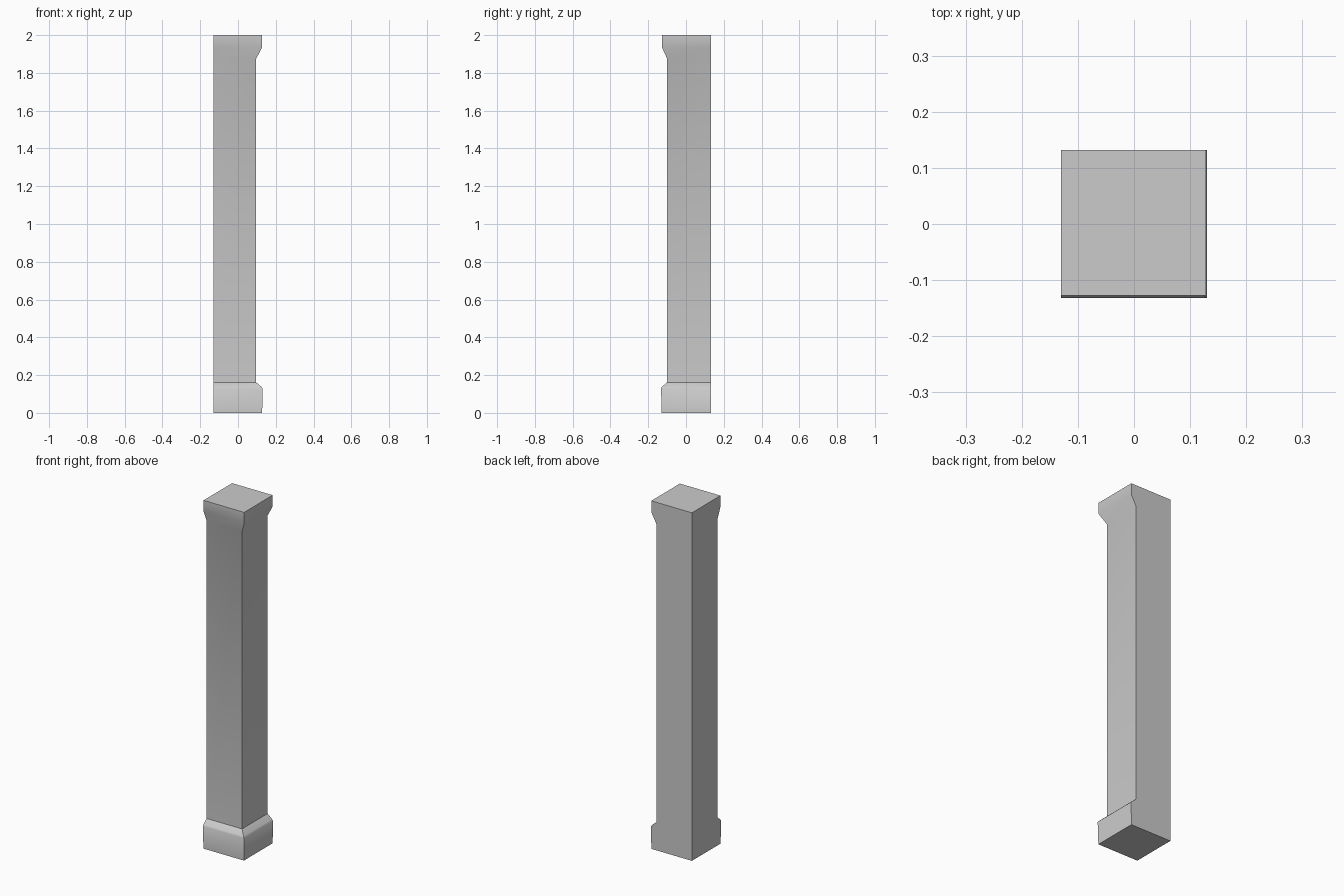
import bpy, bmesh, math

if "Cube" in bpy.data.objects:
    bpy.data.objects.remove(bpy.data.objects["Cube"])

LEFT, BACK = -0.13, 0.132  # flat sides of the corner pilaster


def loft(name, profile, cap_bottom=False, cap_top=False, angle=50):
    """Stack rectangles; profile rows are (z, right x, front y)."""
    bm = bmesh.new()
    rings = []
    for z, xr, yf in profile:
        corners = [(LEFT, yf), (xr, yf), (xr, BACK), (LEFT, BACK)]
        rings.append([bm.verts.new((x, y, z)) for x, y in corners])
    for a, b in zip(rings, rings[1:]):
        for i in range(4):
            j = (i + 1) % 4
            bm.faces.new((a[i], a[j], b[j], b[i]))
    if cap_bottom:
        bm.faces.new(rings[0][::-1])
    if cap_top:
        bm.faces.new(rings[-1])
    mesh = bpy.data.meshes.new(name)
    bm.to_mesh(mesh)
    bm.free()
    obj = bpy.data.objects.new(name, mesh)
    bpy.context.collection.objects.link(obj)
    bpy.ops.object.select_all(action='DESELECT')
    obj.select_set(True)
    bpy.context.view_layer.objects.active = obj
    bpy.ops.object.shade_smooth_by_angle(angle=math.radians(angle))
    return obj


# Base block with a sloped upper edge on the front and right
loft("base", [(0.0, 0.128, -0.129),
              (0.13, 0.13, -0.132),
              (0.138, 0.124, -0.127),
              (0.162, 0.096, -0.10)], cap_bottom=True)

# Shaft flaring into the square capital
loft("shaft_and_capital", [(0.162, 0.096, -0.10),
                           (1.875, 0.096, -0.10),
                           (1.935, 0.128, -0.127),
                           (2.0, 0.128, -0.127)], cap_top=True)
